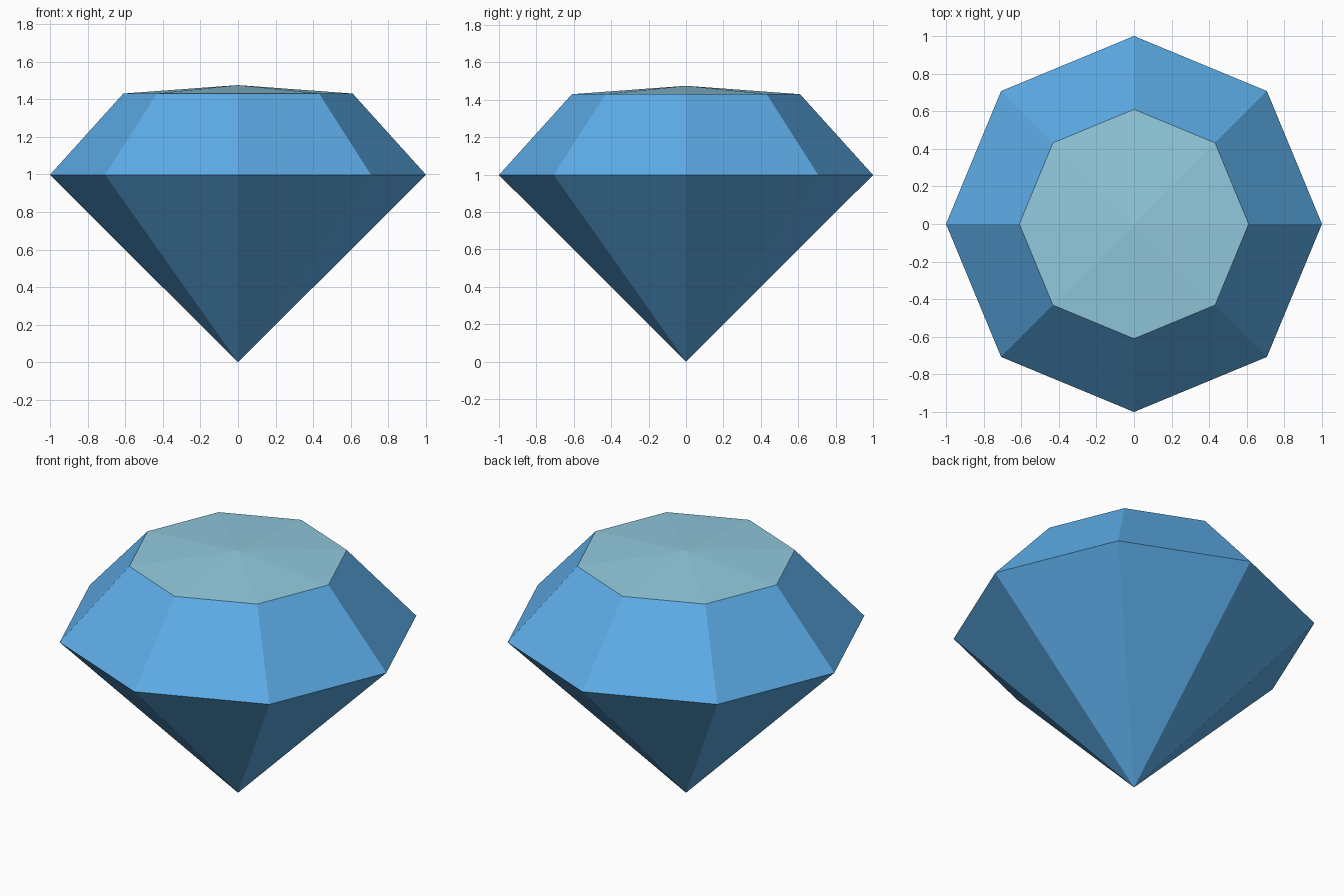
import bpy, bmesh, math

if "Cube" in bpy.data.objects:
    bpy.data.objects.remove(bpy.data.objects["Cube"])

SIDES = 8


def srgb(r, g, b):
    def lin(c):
        c /= 255
        return c / 12.92 if c <= 0.04045 else ((c + 0.055) / 1.055) ** 2.4
    return (lin(r), lin(g), lin(b), 1)


def material(name, color):
    m = bpy.data.materials.new(name)
    m.diffuse_color = color
    m.use_nodes = True
    m.node_tree.nodes["Principled BSDF"].inputs["Base Color"].default_value = m.diffuse_color
    return m


def ring(bm, radius, z):
    return [bm.verts.new((radius * math.cos(math.tau * i / SIDES),
                          radius * math.sin(math.tau * i / SIDES), z))
            for i in range(SIDES)]


# Octagonal gem: pointed base, girdle, bevelled crown, shallow domed table
bm = bmesh.new()
tip = bm.verts.new((0, 0, 0))
girdle = ring(bm, 1.0, 0.998)
table = ring(bm, 0.61, 1.43)
peak = bm.verts.new((0, 0, 1.475))
for i in range(SIDES):
    j = (i + 1) % SIDES
    bm.faces.new((tip, girdle[j], girdle[i]))
    bm.faces.new((girdle[i], girdle[j], table[j], table[i]))
    bm.faces.new((table[i], table[j], peak)).material_index = 1
bmesh.ops.recalc_face_normals(bm, faces=bm.faces)

mesh = bpy.data.meshes.new("gem")
bm.to_mesh(mesh)
bm.free()
mesh.materials.append(material("gem blue", srgb(93, 173, 232)))
mesh.materials.append(material("pale table blue", srgb(146, 202, 222)))
bpy.context.collection.objects.link(bpy.data.objects.new("gem", mesh))
